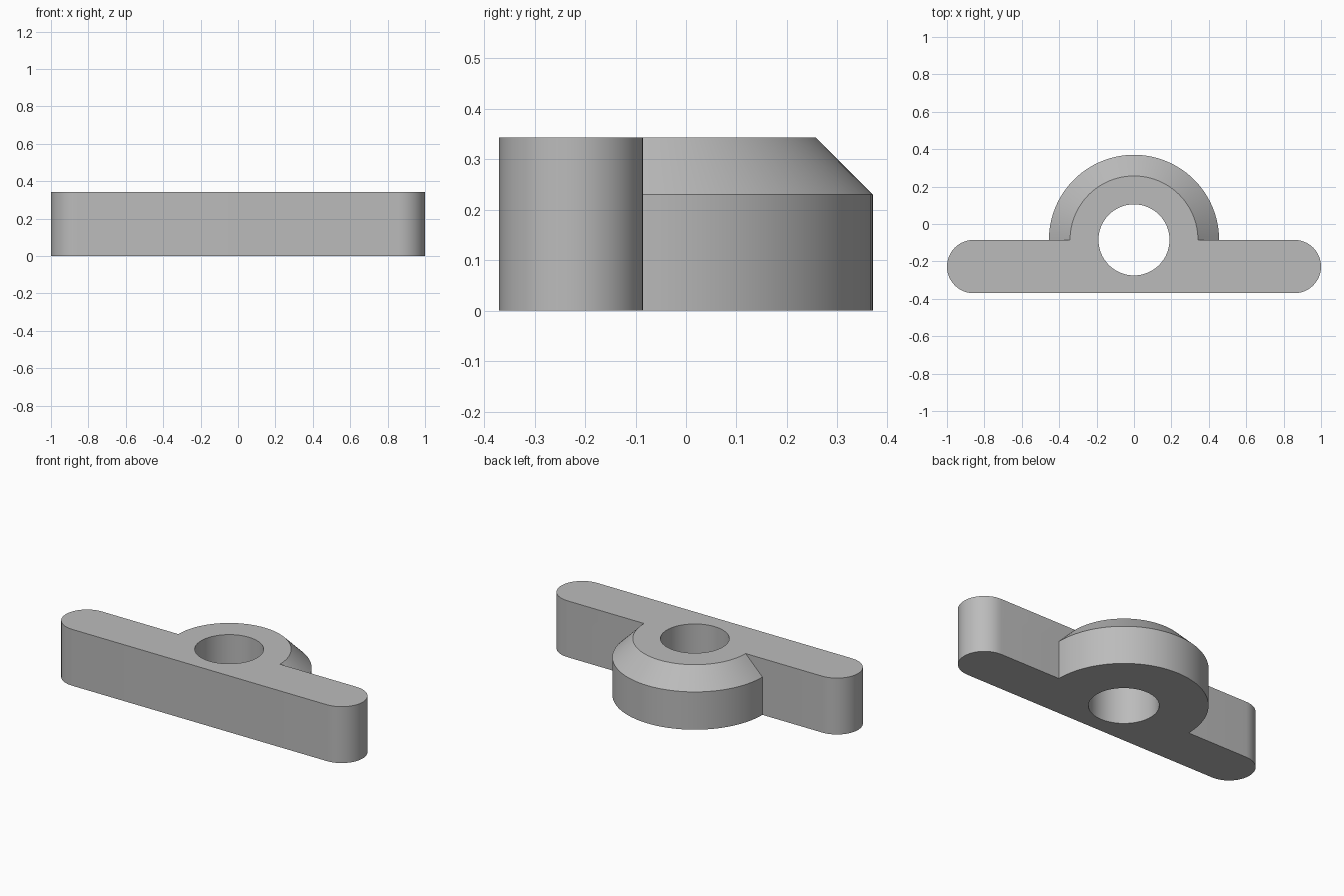
import bpy
import bmesh
from math import pi, cos, sin, radians

if "Cube" in bpy.data.objects:
    bpy.data.objects.remove(bpy.data.objects["Cube"], do_unlink=True)

HEIGHT = 0.343
FRONT, BACK = -0.37, -0.085      # depth range of the bar
END_R = (BACK - FRONT) / 2       # rounded bar ends
BOSS_R, BOSS_TOP_R = 0.455, 0.342
HOLE_R = 0.19
CHAMFER_Z = HEIGHT - (BOSS_R - BOSS_TOP_R)


def arc(cx, cy, r, start, end, steps):
    """Points along an arc, both ends included."""
    angles = [start + (end - start) * i / steps for i in range(steps + 1)]
    return [(cx + r * cos(a), cy + r * sin(a)) for a in angles]


def outline(boss_r):
    """Bar with rounded ends and a half-round boss on its back."""
    cx, cy = 1 - END_R, (FRONT + BACK) / 2
    return (arc(cx, cy, END_R, -pi / 2, pi / 2, 24)
            + arc(0, BACK, boss_r, 0, pi, 48)
            + arc(-cx, cy, END_R, pi / 2, 3 * pi / 2, 24))


def loft(bm, layers):
    """Join closed loops of equal length with quads; return the loops."""
    loops = [[bm.verts.new((x, y, z)) for x, y in pts] for pts, z in layers]
    for low, high in zip(loops, loops[1:]):
        n = len(low)
        for i in range(n):
            j = (i + 1) % n
            bm.faces.new((low[i], low[j], high[j], high[i]))
    return loops


def cap(bm, *loops):
    """Fill the area between an outer loop and a hole."""
    edges = [bm.edges.get((a, b)) for lp in loops
             for a, b in zip(lp, lp[1:] + lp[:1])]
    bmesh.ops.triangle_fill(bm, use_beauty=True, use_dissolve=False, edges=edges)


# Grey material
grey = bpy.data.materials.new("plain grey")
grey.use_nodes = True
grey.diffuse_color = (0.5, 0.5, 0.5, 1)
grey.node_tree.nodes["Principled BSDF"].inputs["Base Color"].default_value = grey.diffuse_color

# Bracket: outer walls, through hole, then top and bottom faces
bm = bmesh.new()
outer = loft(bm, [(outline(BOSS_R), 0), (outline(BOSS_R), CHAMFER_Z),
                  (outline(BOSS_TOP_R), HEIGHT)])
circle = arc(0, BACK, HOLE_R, 0, 2 * pi, 64)[:-1]
hole = loft(bm, [(circle, 0), (circle, HEIGHT)])
cap(bm, outer[0], hole[0])
cap(bm, outer[-1], hole[-1])
bmesh.ops.recalc_face_normals(bm, faces=bm.faces)

mesh = bpy.data.meshes.new("mounting_bracket")
bm.to_mesh(mesh)
bm.free()
mesh.materials.append(grey)
bracket = bpy.data.objects.new("mounting_bracket", mesh)
bpy.context.collection.objects.link(bracket)
bpy.ops.object.select_all(action='DESELECT')
bracket.select_set(True)
bpy.context.view_layer.objects.active = bracket
bpy.ops.object.shade_smooth_by_angle(angle=radians(30))
